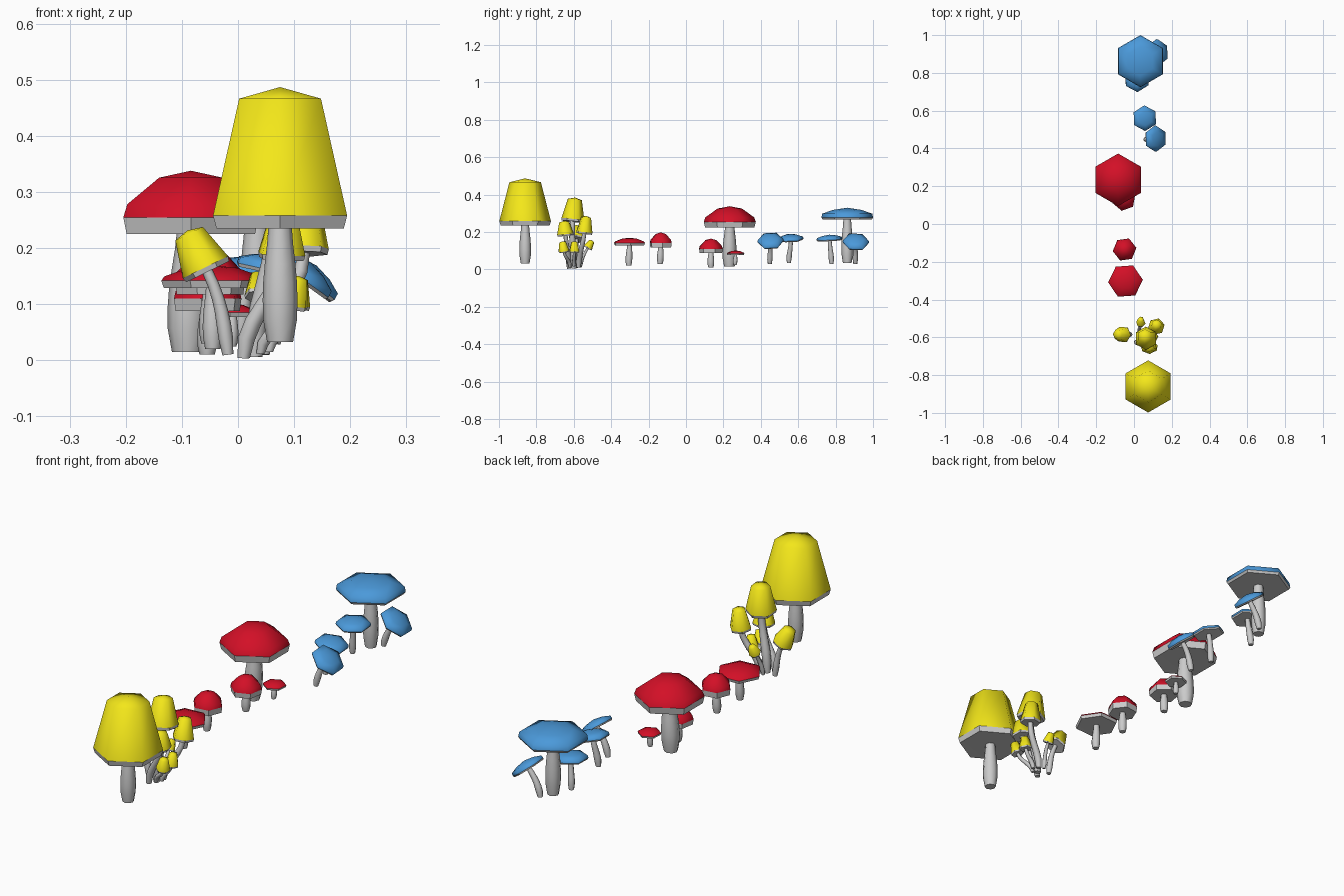
import bpy, bmesh, math
from mathutils import Vector

if "Cube" in bpy.data.objects:
    bpy.data.objects.remove(bpy.data.objects["Cube"])

UP = Vector((0, 0, 1))


def material(name, col):
    m = bpy.data.materials.new(name)
    m.diffuse_color = (*col, 1)
    m.use_nodes = True
    m.node_tree.nodes["Principled BSDF"].inputs["Base Color"].default_value = m.diffuse_color
    return m


MATS = {"yellow": material("yellow", (0.9, 0.8, 0.01)),
        "red": material("red", (0.65, 0.005, 0.02)),
        "blue": material("blue", (0.07, 0.32, 0.7))}

# cap profiles as (radius, height) fractions, rim first
PROFILES = {"yellow": [(1, 0), (0.61, 0.91), (0, 1)],
            "red": [(1, 0), (0.94, 0.28), (0.47, 0.85), (0, 1)],
            "blue": [(1, 0), (0.97, 0.4), (0.55, 0.78), (0, 1)]}
STRAIGHT = [0.75, 0.97, 1.0, 0.97, 0.88, 0.75, 0.65]
BENT = [0.75, 1.0, 1.0, 0.92, 0.85, 0.8, 0.72]


def finish(bm, name, mat=None, angle=65):
    bmesh.ops.recalc_face_normals(bm, faces=bm.faces)
    me = bpy.data.meshes.new(name)
    bm.to_mesh(me)
    bm.free()
    ob = bpy.data.objects.new(name, me)
    bpy.context.collection.objects.link(ob)
    if mat:
        me.materials.append(mat)
    bpy.ops.object.select_all(action='DESELECT')
    ob.select_set(True)
    bpy.context.view_layer.objects.active = ob
    bpy.ops.object.shade_smooth_by_angle(angle=math.radians(angle))
    return ob


def bridge(bm, a, b):
    n = len(a)
    for i in range(n):
        j = (i + 1) % n
        if len(b) == 1:
            bm.faces.new((a[i], a[j], b[0]))
        else:
            bm.faces.new((a[i], a[j], b[j], b[i]))


def lathe(name, profile, pos, axis, phase, mat=None, angle=65):
    bm = bmesh.new()
    q = UP.rotation_difference(axis)
    rings = []
    for r, z in profile:
        angs = [phase + i * math.pi / 3 for i in range(6)] if r else [0]
        rings.append([bm.verts.new(pos + q @ Vector((r * math.cos(a), r * math.sin(a), z)))
                      for a in angs])
    for a, b in zip(rings, rings[1:]):
        bridge(bm, a, b)
    return finish(bm, name, mat, angle)


def stem(name, start, end, axis, radius, shape, sides=8):
    # tube along a bezier that leaves the ground upright and meets the cap on its axis
    d = (end - start).length
    lean = Vector((axis.x * 0.3, axis.y * 0.3, 1)).normalized()
    p1, p2 = start + lean * d * 0.4, end - axis * d * 0.4
    bm = bmesh.new()
    rings = []
    for k, f in enumerate(shape):
        t = k / (len(shape) - 1)
        u = 1 - t
        p = start * u**3 + p1 * 3 * u * u * t + p2 * 3 * u * t * t + end * t**3
        tan = (p1 - start) * u * u + (p2 - p1) * 2 * u * t + (end - p2) * t * t
        q = UP.rotation_difference(tan)
        rings.append([bm.verts.new(p + q @ Vector((math.cos(a), math.sin(a), 0)) * radius * f)
                      for a in (i * 2 * math.pi / sides for i in range(sides))])
    for a, b in zip(rings, rings[1:]):
        bridge(bm, a, b)
    bm.faces.new(rings[0])
    bm.faces.new(rings[-1])
    finish(bm, name)


def mushroom(name, colour, rim, r, h, drop, base, sr, axis=(0, 0, 1), phase=90, straight=False):
    rim, base, axis = Vector(rim), Vector(base), Vector(axis).normalized()
    ph = math.radians(phase)
    lathe(name + "_cap", [(a * r, b * h) for a, b in PROFILES[colour]],
          rim, axis, ph, MATS[colour])
    lathe(name + "_gills", [(r, 0), (r * 0.95, -drop), (0, -drop * 0.9)], rim, axis, ph, angle=40)
    stem(name + "_stem", base, rim - axis * drop * 0.5, axis, sr, STRAIGHT if straight else BENT)


# yellow mushrooms: one tall, one clump
mushroom("yellow_tall", "yellow", (0.075, -0.86, 0.258), 0.138, 0.229, 0.023,
         (0.075, -0.86, 0.033), 0.031, straight=True)
CLUMP = [((0.063, -0.605, 0.268), 0.062, 0.117, 0.012, (0.03, -0.6, 0.006), 0.018, (-0.05, 0.1, 1)),
         ((0.118, -0.543, 0.2), 0.045, 0.087, 0.01, (0.045, -0.575, 0.01), 0.015, (0.02, 0.12, 1)),
         ((-0.058, -0.585, 0.166), 0.045, 0.073, 0.009, (-0.018, -0.585, 0.01), 0.013, (-0.44, 0, 0.9)),
         ((0.078, -0.645, 0.19), 0.045, 0.07, 0.009, (0.01, -0.625, 0.004), 0.015, (0.05, -0.1, 1)),
         ((0.098, -0.653, 0.1), 0.029, 0.052, 0.007, (0.04, -0.62, 0.012), 0.01, (0.2, -0.15, 1)),
         ((0.1, -0.597, 0.099), 0.029, 0.052, 0.007, (0.055, -0.6, 0.015), 0.01, (0.15, 0, 1)),
         ((0.036, -0.523, 0.118), 0.025, 0.043, 0.006, (0.025, -0.565, 0.01), 0.009, (0, 0.5, 0.85))]
for i, (rim, r, h, drop, base, sr, axis) in enumerate(CLUMP):
    mushroom(f"yellow_clump_{i + 1}", "yellow", rim, r, h, drop, base, sr, axis, 90 - 17 * i)

# red mushrooms
REDS = [((-0.045, -0.302, 0.142), 0.092, 0.027, 0.013, (-0.045, -0.306, 0.02), 0.018, 4),
        ((-0.05, -0.135, 0.142), 0.063, 0.056, 0.025, (-0.052, -0.138, 0.03), 0.018, 8),
        ((-0.084, 0.234, 0.255), 0.139, 0.083, 0.03, (-0.09, 0.232, 0.015), 0.037, 90),
        ((-0.054, 0.133, 0.11), 0.064, 0.055, 0.022, (-0.055, 0.133, 0.01), 0.018, 80),
        ((-0.01, 0.265, 0.085), 0.047, 0.016, 0.008, (-0.012, 0.262, 0.025), 0.012, 85)]
for i, (rim, r, h, drop, base, sr, ph) in enumerate(REDS):
    mushroom(f"red_{i + 1}", "red", rim, r, h, drop, base, sr, phase=ph, straight=True)

# blue mushrooms: one upright, four leaning
mushroom("blue_tall", "blue", (0.034, 0.862, 0.277), 0.138, 0.053, 0.01,
         (0.034, 0.862, 0.035), 0.031, straight=True)
BLUES = [((0.016, 0.768, 0.16), 0.07, 0.026, (0.005, 0.778, 0.03), (0.05, -0.05, 1)),
         ((0.122, 0.908, 0.145), 0.071, 0.03, (0.065, 0.905, 0.03), (0.62, 0.05, 0.8)),
         ((0.112, 0.452, 0.15), 0.07, 0.03, (0.06, 0.448, 0.03), (0.6, -0.03, 0.8)),
         ((0.057, 0.56, 0.163), 0.068, 0.026, (0.035, 0.55, 0.035), (0.2, -0.03, 1))]
for i, (rim, r, h, base, axis) in enumerate(BLUES):
    mushroom(f"blue_leaning_{i + 1}", "blue", rim, r, h, 0.006, base, 0.014, axis, 92)
